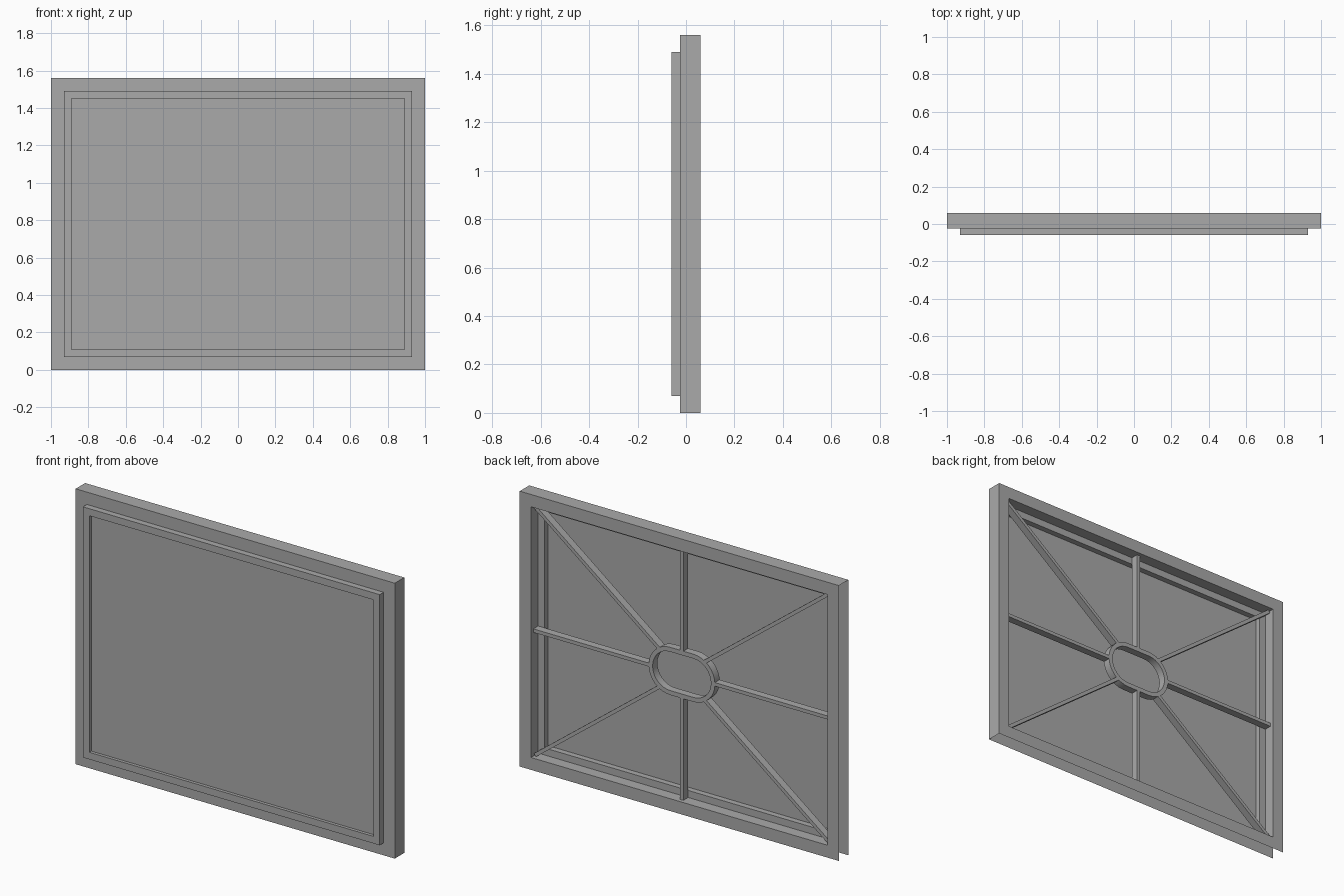
import bpy, bmesh, math
from mathutils import Vector, Matrix

old = bpy.data.objects.get("Cube")
if old:
    bpy.data.objects.remove(old, do_unlink=True)

HALF_W, HALF_H = 1.0, 0.78
BACK, FLANGE, FRONT = 0.06, -0.025, -0.06
FLOOR, PANEL, RIB_TOP = -0.005, -0.04, 0.038
BORDER, LIP = 0.07, 0.11

grey = bpy.data.materials.new("plain grey")
grey.use_nodes = True
grey.diffuse_color = (0.4, 0.4, 0.4, 1)
grey.node_tree.nodes["Principled BSDF"].inputs["Base Color"].default_value = (0.4, 0.4, 0.4, 1)


def finish(name, bm, fix_normals=True):
    if fix_normals:
        bmesh.ops.recalc_face_normals(bm, faces=bm.faces)
    mesh = bpy.data.meshes.new(name)
    bm.to_mesh(mesh)
    bm.free()
    mesh.materials.append(grey)
    obj = bpy.data.objects.new(name, mesh)
    bpy.context.collection.objects.link(obj)
    return obj


def rect(bm, inset, y):
    """Rectangular loop: bottom left, bottom right, top right, top left."""
    w, h = HALF_W - inset, HALF_H - inset
    return [bm.verts.new((sx * w, y, HALF_H + sz * h))
            for sx, sz in ((-1, -1), (1, -1), (1, 1), (-1, 1))]


def bridge(bm, a, b, sides=None):
    n = len(a)
    for i in sides if sides is not None else range(n):
        j = (i + 1) % n
        bm.faces.new((a[i], a[j], b[j], b[i]))


# Hollow frame shell: stepped front, stepped back, walls on the right end and top only
bm = bmesh.new()
front = [rect(bm, *p) for p in ((0, FLANGE), (BORDER, FLANGE), (BORDER, FRONT),
                                (LIP, FRONT), (LIP, PANEL - 0.002))]
back = [rect(bm, *p) for p in ((0, BACK), (BORDER, BACK), (BORDER, FLOOR),
                               (LIP, FLOOR), (LIP, PANEL + 0.002))]
for a, b in zip(front, front[1:]):
    bridge(bm, a, b)
for a, b in zip(back, back[1:]):
    bridge(bm, b, a)
bridge(bm, back[0], front[0], sides=(1, 2))
finish("frame_shell", bm, fix_normals=False)

# Thin centre panel
bm = bmesh.new()
near, far = rect(bm, LIP, PANEL - 0.002), rect(bm, LIP, PANEL + 0.002)
bm.faces.new(near)
bm.faces.new(far[::-1])
bridge(bm, near, far)
finish("centre_panel", bm)

# Rounded oval hub ring on the back
STRAIGHT, RADIUS, WALL, STEPS = 0.073, 0.135, 0.025, 16


def oval(bm, radius, y):
    loop = []
    for side in (0, 1):
        cx = STRAIGHT * (1 - 2 * side)
        for i in range(STEPS + 1):
            t = -math.pi / 2 + math.pi * (side + i / STEPS)
            loop.append(bm.verts.new((cx + radius * math.cos(t), y,
                                      HALF_H + radius * math.sin(t))))
    return loop


bm = bmesh.new()
loops = [oval(bm, r, y) for r, y in ((RADIUS, FLOOR), (RADIUS, RIB_TOP),
                                     (RADIUS - WALL, RIB_TOP), (RADIUS - WALL, FLOOR))]
for a, b in zip(loops, loops[1:] + loops[:1]):
    bridge(bm, a, b)
hub = finish("hub_ring", bm)
bpy.context.view_layer.objects.active = hub
hub.select_set(True)
bpy.ops.object.shade_smooth_by_angle(angle=math.radians(35))
hub.select_set(False)


# Eight ribs running from the hub ring to the frame
def hub_distance(direction):
    """Distance from the centre to the middle of the ring wall."""
    c, r = abs(direction.x), RADIUS - WALL / 2
    if c < 0.01:
        return r
    return STRAIGHT * c + math.sqrt((STRAIGHT * c) ** 2 + r * r - STRAIGHT ** 2)


def rib(name, sx, sz):
    end = Vector((sx * (HALF_W - BORDER), 0, sz * (HALF_H - BORDER)))
    d = end.normalized()
    start, stop = hub_distance(d), end.length - (0.012 if sx and sz else 0)
    mid = d * (start + stop) / 2
    place = Matrix.Translation((mid.x, (FLOOR + RIB_TOP) / 2, HALF_H + mid.z))
    turn = Matrix.Rotation(-math.atan2(d.z, d.x), 4, "Y")
    size = Matrix.Diagonal((stop - start, RIB_TOP - FLOOR, 0.02, 1))
    bm = bmesh.new()
    bmesh.ops.create_cube(bm, size=1, matrix=place @ turn @ size)
    finish(name, bm)


X_NAMES = {-1: "_right", 0: "", 1: "_left"}
Z_NAMES = {-1: "_lower", 0: "", 1: "_upper"}
for sx in (-1, 0, 1):
    for sz in (-1, 0, 1):
        if sx or sz:
            rib("rib" + Z_NAMES[sz] + X_NAMES[sx], sx, sz)
